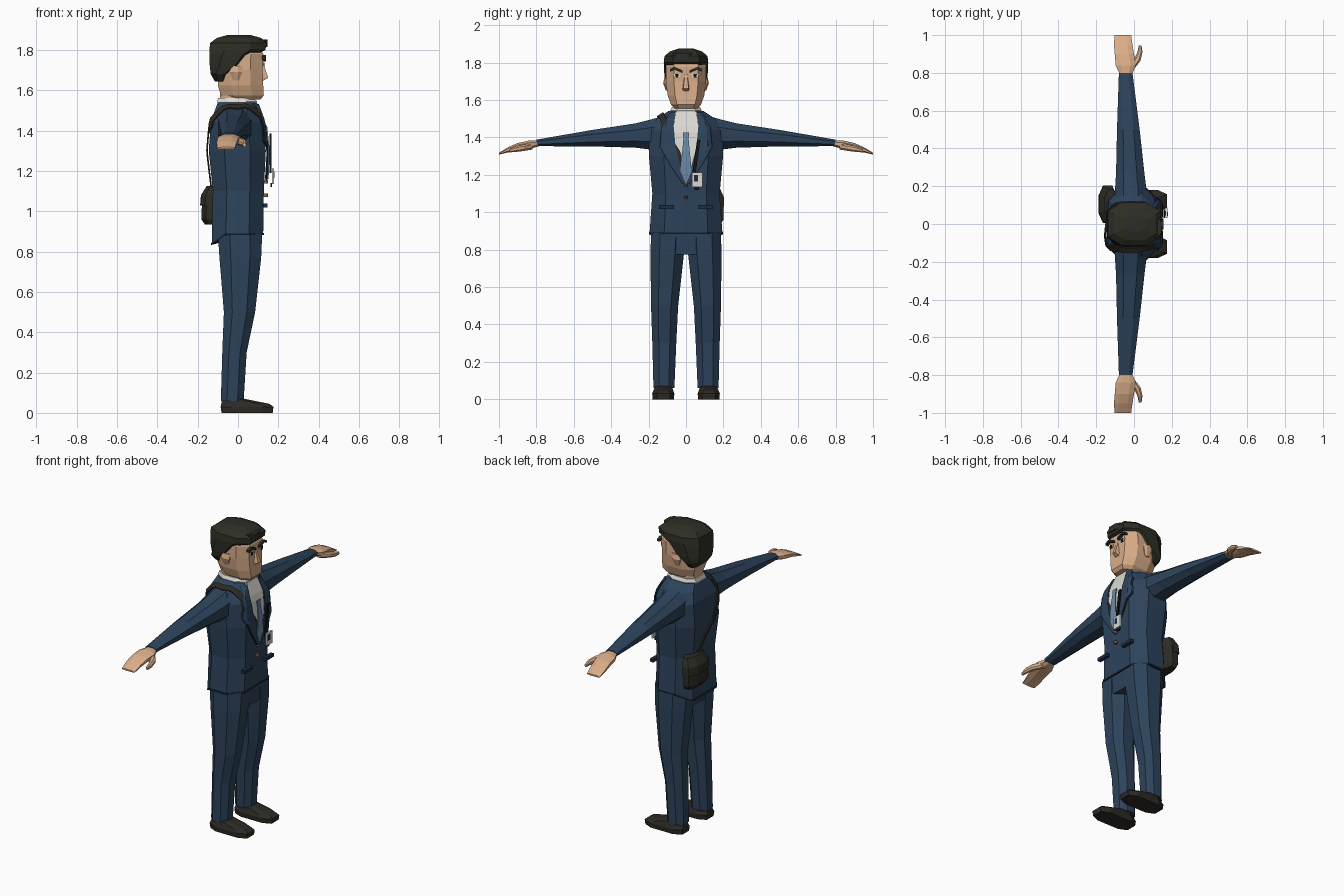
import bpy, bmesh, math
from mathutils import Vector
from mathutils.bvhtree import BVHTree

if "Cube" in bpy.data.objects:
    bpy.data.objects.remove(bpy.data.objects["Cube"])


def material(name, r, g, b):
    m = bpy.data.materials.new(name)
    m.diffuse_color = (r, g, b, 1)
    m.use_nodes = True
    m.node_tree.nodes["Principled BSDF"].inputs["Base Color"].default_value = m.diffuse_color
    return m


NAVY = material("navy_cloth", 0.026, 0.056, 0.105)
DARK = material("dark_trim", 0.013, 0.026, 0.05)
SKIN = material("skin", 0.70, 0.42, 0.25)
HAIR = material("dark_hair", 0.027, 0.027, 0.019)
LEATHER = material("dark_leather", 0.026, 0.023, 0.018)
WHITE = material("white_cloth", 0.72, 0.70, 0.66)
BLUE = material("tie_blue", 0.15, 0.26, 0.40)
BLACK = material("black", 0.008, 0.008, 0.009)
BROWN = material("button_brown", 0.25, 0.12, 0.06)


def finish(name, bm, mat):
    bmesh.ops.recalc_face_normals(bm, faces=bm.faces[:])
    me = bpy.data.meshes.new(name)
    bm.to_mesh(me)
    bm.free()
    me.materials.append(mat)
    ob = bpy.data.objects.new(name, me)
    bpy.context.collection.objects.link(ob)
    return ob


def loft(name, rings, mat, side=1):
    """Skin a stack of equal rings and cap both ends; side=-1 mirrors in y."""
    bm = bmesh.new()
    vs = [[bm.verts.new((x, y * side, z)) for x, y, z in r] for r in rings]
    n = len(vs[0])
    for a, b in zip(vs, vs[1:]):
        for i in range(n):
            j = (i + 1) % n
            bm.faces.new((a[i], a[j], b[j], b[i]))
    bm.faces.new(vs[0])
    bm.faces.new(vs[-1])
    return finish(name, bm, mat)


def octagon(a0, a1, b0, b1, cut=0.27):
    da, db = (a1 - a0) * cut, (b1 - b0) * cut
    return [(a0 + da, b0), (a1 - da, b0), (a1, b0 + db), (a1, b1 - db),
            (a1 - da, b1), (a0 + da, b1), (a0, b1 - db), (a0, b0 + db)]


def level(z, x0, x1, y0, y1, cut=0.27):
    return [(x, y, z) for x, y in octagon(x0, x1, y0, y1, cut)]


def slice_y(y, x0, x1, z0, z1, cut=0.27):
    return [(x, y, z) for x, z in octagon(x0, x1, z0, z1, cut)]


def body(z, back, front, w, drop=0):
    """Eight sided torso or head ring, optionally lower at the back."""
    c, h = (back + front) / 2, (front - back) / 2
    half = [(1, .6), (.45, 1), (-.45, 1), (-1, .6)]
    pts = half + [(a, -b) for a, b in reversed(half)]
    return [(c + a * h, b * w, z - (drop if a == -1 else 0)) for a, b in pts]


def box(name, x0, x1, y0, y1, z0, z1, mat, cut=0.0):
    if cut:
        return loft(name, [level(z0, x0, x1, y0, y1, cut), level(z1, x0, x1, y0, y1, cut)], mat)
    q = [(x0, y0), (x1, y0), (x1, y1), (x0, y1)]
    return loft(name, [[(x, y, z) for x, y in q] for z in (z0, z1)], mat)


def tree(ob):
    return BVHTree.FromPolygons([v.co for v in ob.data.vertices],
                                [p.vertices[:] for p in ob.data.polygons])


def sheet(name, grid, mat, thick=0.005):
    bm = bmesh.new()
    vs = [[bm.verts.new(p) for p in row] for row in grid]
    for a, b in zip(vs, vs[1:]):
        for i in range(len(a) - 1):
            bm.faces.new((a[i], a[i + 1], b[i + 1], b[i]))
    ob = finish(name, bm, mat)
    s = ob.modifiers.new("thickness", 'SOLIDIFY')
    s.thickness, s.offset = thick, 0
    return ob


def plate(name, target, rows, off, mat, side=1, cols=4, sub=3):
    """Drape a strip of (z, y0, y1) rows on the front of a surface."""
    grid = []
    fine = [tuple(p + (q - p) * k / sub for p, q in zip(a, b))
            for a, b in zip(rows, rows[1:]) for k in range(sub)] + [rows[-1]]
    for z, y0, y1 in fine:
        row = []
        for i in range(cols + 1):
            y = side * (y0 + (y1 - y0) * i / cols)
            hit = target.ray_cast(Vector((1, y, z)), Vector((-1, 0, 0)))[0]
            row.append(((hit.x if hit else 0.08) + off, y, z))
        grid.append(row)
    return sheet(name, grid, mat)


# Jacket body
jacket = loft("jacket", [body(.885, -.13, .125, .195, .05), body(1.1, -.125, .128, .18),
                         body(1.3, -.145, .138, .198), body(1.44, -.135, .122, .2),
                         body(1.50, -.115, .10, .155), body(1.54, -.10, .085, .095)], NAVY)
coat = tree(jacket)
loft("jacket_hem", [body(.883, -.133, .128, .198, .05), body(.893, -.133, .128, .198, .05)], DARK)

# Trouser seat
loft("trouser_seat", [level(.775, -.09, .11, -.14, .14), level(.90, -.1, .12, -.185, .185)], NAVY)

for s, tag in ((1, "left"), (-1, "right")):
    # Trouser leg and shoe
    loft(tag + "_trouser_leg", [level(z, a, b, c, d) for z, a, b, c, d in (
        (.06, -.085, .028, .062, .174), (.3, -.078, .043, .052, .18), (.5, -.07, .085, .042, .187),
        (.77, -.092, .115, .012, .19), (.89, -.1, .12, .004, .187))], NAVY, s)
    loft(tag + "_shoe", [level(0, -.082, .172, .065, .178, .2), level(.03, -.086, .176, .062, .181, .2),
                         level(.045, -.083, .155, .068, .175, .25),
                         level(.07, -.078, .03, .075, .165)], LEATHER, s)
    # Sleeve, hand and thumb
    loft(tag + "_sleeve", [slice_y(*r) for r in (
        (.12, -.10, .07, 1.33, 1.515), (.19, -.10, .065, 1.335, 1.495), (.27, -.095, .055, 1.345, 1.475),
        (.5, -.09, .03, 1.352, 1.44), (.8, -.08, -.008, 1.353, 1.388))], NAVY, s)
    loft(tag + "_hand", [slice_y(*r) for r in (
        (.78, -.07, -.015, 1.354, 1.384), (.84, -.097, .01, 1.338, 1.383), (.9, -.102, .0, 1.33, 1.37),
        (.95, -.106, -.008, 1.32, 1.348), (1.0, -.103, -.015, 1.308, 1.318))], SKIN, s)
    loft(tag + "_thumb", [slice_y(*r) for r in (
        (.82, -.04, .0, 1.335, 1.37), (.865, -.005, .035, 1.328, 1.362),
        (.91, .018, .045, 1.322, 1.352), (.945, .025, .04, 1.32, 1.338))], SKIN, s)
    # Lapel with its dark edge
    plate(tag + "_lapel", coat, [(1.532, .055, .085), (1.46, .066, .125), (1.35, .056, .135),
                                 (1.25, .03, .08), (1.15, .0, .012)], .013, NAVY, s)
    plate(tag + "_lapel_edge", coat, [(1.46, .124, .130), (1.35, .134, .141),
                                      (1.25, .079, .086), (1.15, .011, .018)], .010, DARK, s, 1)
    # Hip pocket, ear
    box(tag + "_pocket", .125, .147, min(s * .065, s * .145), max(s * .065, s * .145), 1.018, 1.038, DARK)
    loft(tag + "_ear", [level(1.65, -.025, .005, .09, .108), level(1.69, -.04, .02, .09, .122),
                        level(1.72, -.035, .022, .09, .116)], SKIN, s)

# Shirt, collar, tie
plate("shirt_front", coat, [(1.535, -.06, .06), (1.46, -.068, .068), (1.35, -.057, .057),
                            (1.25, -.031, .031), (1.15, -.002, .002)], .006, WHITE)
loft("shirt_collar", [body(1.515, -.10, .09, .085), body(1.545, -.103, .095, .083),
                      body(1.562, -.098, .075, .075)], WHITE)
plate("tie", coat, [(1.425, -.016, .016), (1.39, -.014, .014), (1.22, -.03, .03),
                    (1.16, -.004, .004)], .018, BLUE)

# Buttons
for i, z in enumerate((1.08, 1.145)):
    box("button_%d" % i, .125, .148, -.008, .008, z - .008, z + .008, BROWN, .3)

# Badge on a lanyard
loft("lanyard", [[(.157, y - .009, z), (.165, y - .009, z), (.165, y + .009, z), (.157, y + .009, z)]
                 for z, y in ((1.19, .04), (1.385, .068))], BLACK)
box("badge", .168, .178, .033, .088, 1.135, 1.212, WHITE)
box("badge_photo", .178, .181, .043, .064, 1.165, 1.198, DARK)
box("badge_clip", .160, .168, .045, .07, 1.12, 1.14, BLACK)

# Shoulder strap wrapped round the torso
keys = [(-45, .0), (10, -.045), (42, -.10), (90, -.142), (135, -.125), (180, -.06), (238, .08)]
grid = []
for a in range(-45, 239, 7):
    for (a0, y0), (a1, y1) in zip(keys, keys[1:]):
        if a0 <= a <= a1:
            y = y0 + (y1 - y0) * (a - a0) / (a1 - a0)
    d = Vector((math.cos(math.radians(a)), 0, math.sin(math.radians(a))))
    row = []
    for e in (-.014, .014):
        c = Vector((0, y + e, 1.3))
        hit = coat.ray_cast(c + d, -d)[0]
        row.append(hit + d * .009)
    grid.append(row)
sheet("bag_strap", grid, LEATHER, .008)

# Bag with flap on the back hip
loft("bag", [level(.935, -.165, -.10, .02, .185), level(.96, -.182, -.10, .005, .2),
             level(1.06, -.178, -.09, .01, .2), level(1.12, -.155, -.09, .03, .18)], LEATHER)
loft("bag_flap", [level(1.03, -.188, -.10, .004, .204), level(1.08, -.184, -.09, .006, .203),
                  level(1.126, -.155, -.09, .03, .182)], HAIR)

# Neck and head
loft("neck", [body(1.5, -.088, .055, .068), body(1.62, -.09, .06, .07)], SKIN)
head = loft("head", [body(1.555, -.05, .112, .062), body(1.575, -.085, .128, .08),
                     body(1.625, -.10, .125, .098), body(1.70, -.10, .122, .108),
                     body(1.78, -.10, .126, .108), body(1.83, -.09, .10, .09)], SKIN)
face = tree(head)
loft("nose", [[(.10, -w, z), (x, -w * .6, z), (x, w * .6, z), (.10, w, z)]
              for z, x, w in ((1.648, .125, .022), (1.662, .15, .022), (1.735, .126, .011))], SKIN)
loft("hair", [body(1.645, -.115, -.06, .08), body(1.68, -.135, -.045, .108), body(1.72, -.14, .03, .115),
              body(1.775, -.142, .085, .118), body(1.80, -.142, .136, .119), body(1.835, -.138, .142, .115),
              body(1.86, -.105, .115, .085), body(1.875, -.05, .06, .04)], HAIR)
box("hair_quiff", .08, .146, -.07, .035, 1.815, 1.852, HAIR, .25)

# Brows and eyes
for s, tag in ((1, "left"), (-1, "right")):
    plate(tag + "_eye_white", face, [(1.738, .03, .068), (1.722, .034, .064)], .003, WHITE, s)
    plate(tag + "_iris", face, [(1.739, .04, .058), (1.721, .042, .056)], .006, BLACK, s)
    sheet(tag + "_brow", [[(.13, s * y, z), (.13, s * y, z + .014)]
                          for y, z in ((.018, 1.744), (.06, 1.762), (.085, 1.752))], HAIR, .02)
